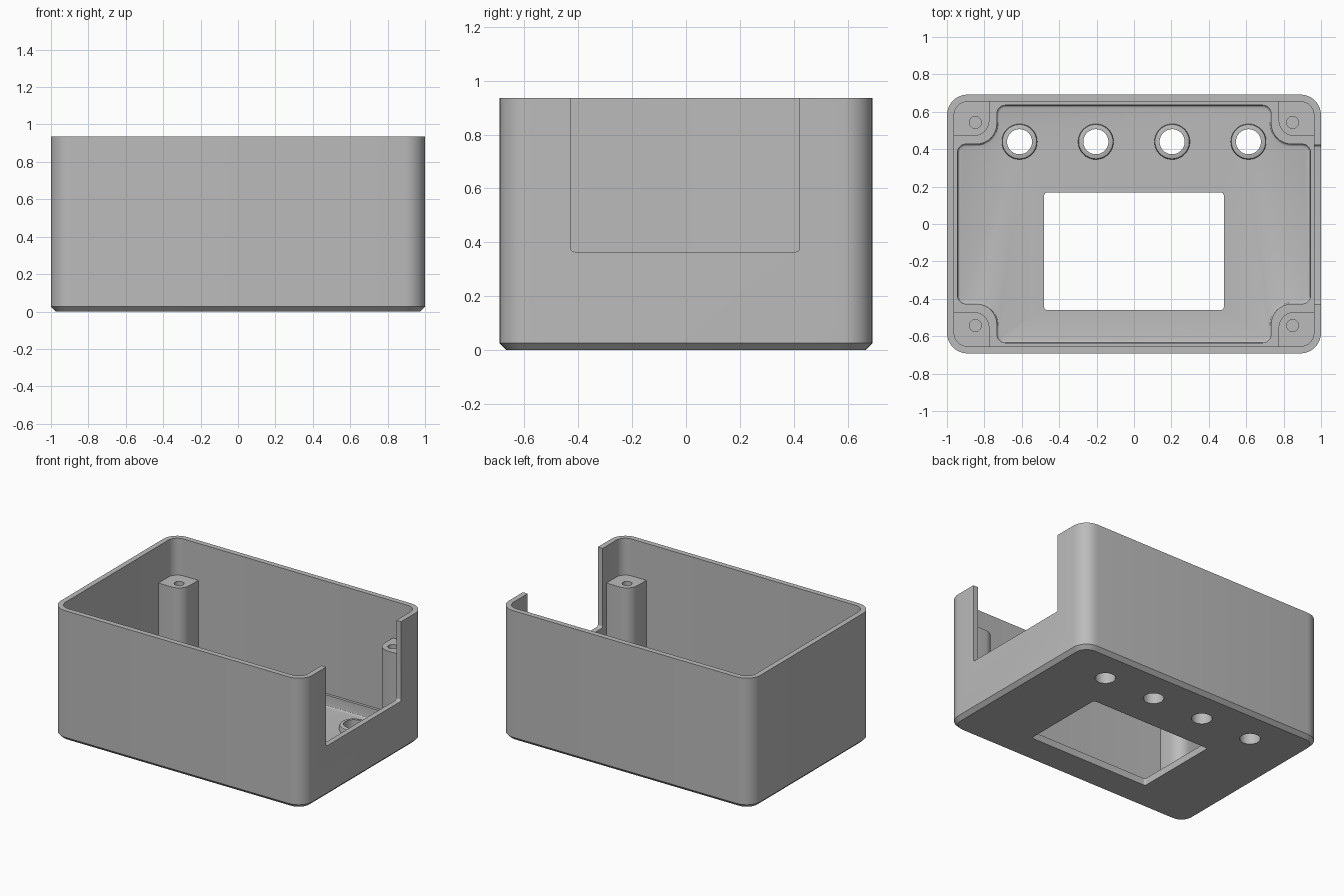
import bpy, bmesh, math
from mathutils import Vector

if "Cube" in bpy.data.objects:
    bpy.data.objects.remove(bpy.data.objects["Cube"], do_unlink=True)

grey = bpy.data.materials.new("plain_grey")
grey.use_nodes = True
grey.diffuse_color = (0.5, 0.5, 0.5, 1)
grey.node_tree.nodes["Principled BSDF"].inputs["Base Color"].default_value = (0.5, 0.5, 0.5, 1)


def outline(corners, steps=8):
    """Round each (x, y, radius) corner of a right-angled polygon."""
    points = []
    for i, (x, y, r) in enumerate(corners):
        p = Vector((x, y))
        back = (Vector(corners[i - 1][:2]) - p).normalized()
        ahead = (Vector(corners[(i + 1) % len(corners)][:2]) - p).normalized()
        centre = p + (back + ahead) * r
        for k in range(steps + 1):
            a = math.pi / 2 * k / steps
            points.append(centre - r * (ahead * math.cos(a) + back * math.sin(a)))
    return points


def rectangle(x0, x1, y0, y1, r):
    return outline([(x0, y0, r), (x1, y0, r), (x1, y1, r), (x0, y1, r)])


def circle(x, y, r, n=48):
    return [Vector((x + r * math.cos(2 * math.pi * k / n),
                    y + r * math.sin(2 * math.pi * k / n))) for k in range(n)]


def prism(name, points, z0, z1, bevel=0, segments=1, at_top=False):
    """Extrude an outline, with an optional bevel around one end."""
    bm = bmesh.new()
    face = bm.faces.new([bm.verts.new((p.x, p.y, z0)) for p in points])
    new = bmesh.ops.extrude_face_region(bm, geom=[face])["geom"]
    for v in new:
        if isinstance(v, bmesh.types.BMVert):
            v.co.z = z1
    bmesh.ops.recalc_face_normals(bm, faces=bm.faces[:])
    if bevel:
        z = z1 if at_top else z0
        rim = [e for e in bm.edges if all(abs(v.co.z - z) < 1e-5 for v in e.verts)]
        bmesh.ops.bevel(bm, geom=rim, offset=bevel, segments=segments,
                        profile=0.5, affect='EDGES')
    mesh = bpy.data.meshes.new(name)
    bm.to_mesh(mesh)
    bm.free()
    mesh.materials.append(grey)
    obj = bpy.data.objects.new(name, mesh)
    bpy.context.collection.objects.link(obj)
    return obj


def activate(obj):
    bpy.ops.object.select_all(action='DESELECT')
    obj.select_set(True)
    bpy.context.view_layer.objects.active = obj


def cut(obj, cutter):
    cutter.hide_render = True
    mod = obj.modifiers.new("cut", 'BOOLEAN')
    mod.operation, mod.solver, mod.object = 'DIFFERENCE', 'EXACT', cutter
    activate(obj)
    bpy.ops.object.modifier_apply(modifier=mod.name)
    bpy.data.objects.remove(cutter, do_unlink=True)


HEIGHT, LEDGE, FLOOR = 0.935, 0.13, 0.05
POST_TOP, BOSS_TOP = 0.67, 0.09

# Outer case with chamfered base, hollowed down to a ledge
case = prism("case", rectangle(-1, 1, -0.692, 0.692, 0.11), 0, HEIGHT, 0.026)
cut(case, prism("cavity", rectangle(-0.962, 0.962, -0.654, 0.654, 0.072), LEDGE, 1.2))

# Floor recess that steps around the four posts
ring = []
for sx, sy in [(1, 1), (-1, 1), (-1, -1), (1, -1)]:
    quarter = [(sx * 0.944, sy * 0.427, 0.045), (sx * 0.733, sy * 0.427, 0.11),
               (sx * 0.733, sy * 0.635, 0.045)]
    ring += quarter if sx * sy > 0 else quarter[::-1]
cut(case, prism("recess", outline(ring), FLOOR, 0.3, 0.014, 3))

# Display window
cut(case, prism("window", rectangle(-0.48, 0.48, -0.46, 0.168, 0.015), -0.2, 0.3))

# Notch in the left end wall, drawn flat and turned upright
notch = prism("notch", rectangle(-0.428, 0.422, 0.365, 1.3, 0.015), 0.9, 1.1)
for v in notch.data.vertices:
    x, y, z = v.co
    v.co = (z, x, y)
cut(case, notch)

parts = [case]

# Raised collars around the four button holes
for i in range(4):
    x, y = -0.612 + 0.408 * i, 0.44
    cut(case, prism("hole", circle(x, y, 0.067), -0.2, 0.3))
    collar = prism(f"button_collar_{i + 1}", circle(x, y, 0.095), FLOOR - 0.01, BOSS_TOP,
                   0.012, 2, True)
    cut(collar, prism("hole", circle(x, y, 0.067), -0.2, 0.3))
    parts.append(collar)

# Screw posts in the corners
for sx, side in ((1, "left"), (-1, "right")):
    for sy, end in ((1, "back"), (-1, "front")):
        corners = [(sx * 0.773, sy * 0.47, 0.085), (sx * 0.966, sy * 0.47, 0.001),
                   (sx * 0.966, sy * 0.658, 0.07), (sx * 0.773, sy * 0.658, 0.001)]
        post = prism(f"{end}_{side}_screw_post", outline(corners), LEDGE - 0.01, POST_TOP)
        cut(post, prism("hole", circle(sx * 0.848, sy * 0.543, 0.032, 32), 0.3, 1))
        parts.append(post)

for obj in parts:
    activate(obj)
    bpy.ops.object.shade_smooth_by_angle(angle=math.radians(30))
